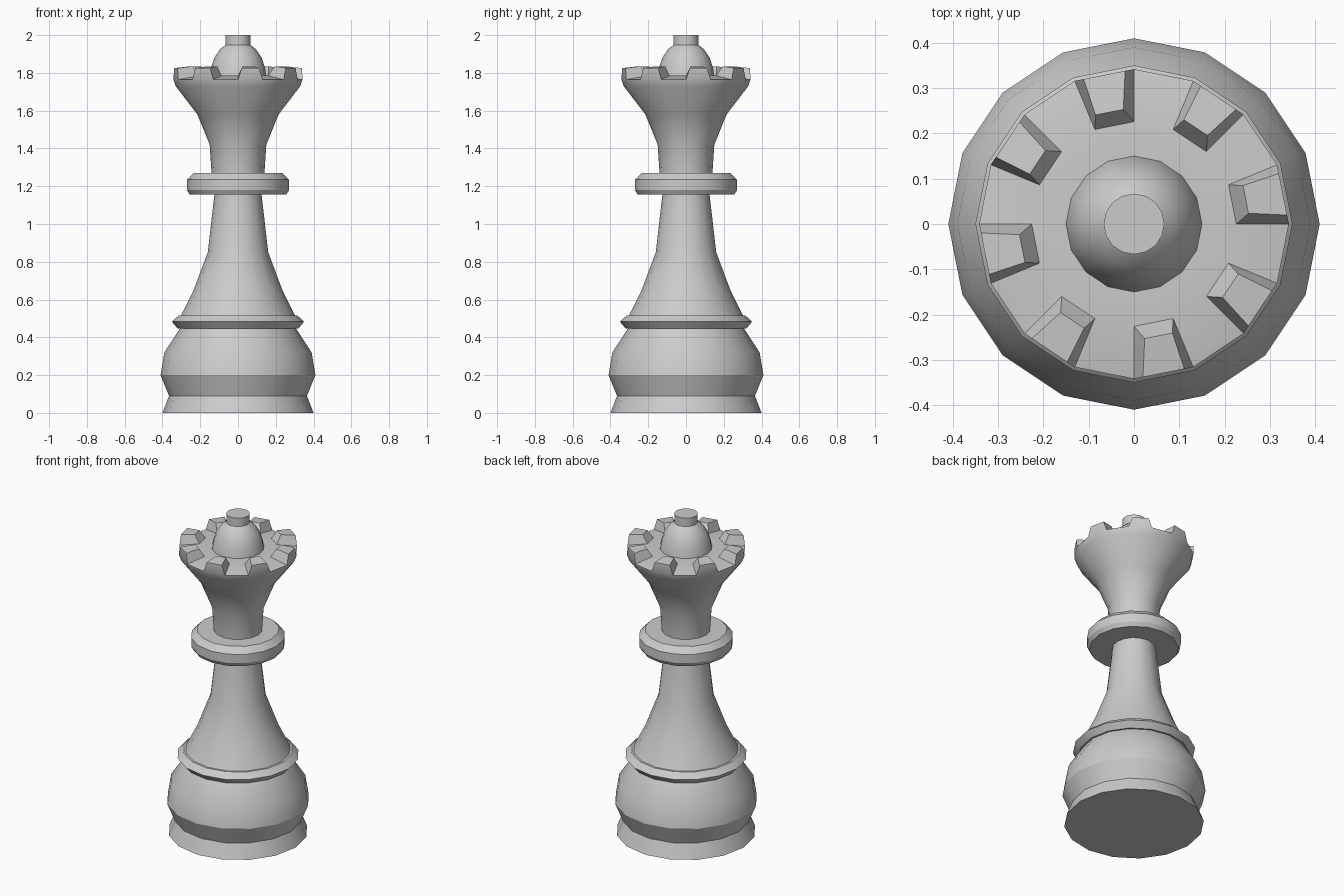
import bpy, bmesh
from math import cos, sin, pi, radians
from mathutils import Vector

if "Cube" in bpy.data.objects:
    bpy.data.objects.remove(bpy.data.objects["Cube"])

SIDES = 16


def finish(name, bm):
    bmesh.ops.recalc_face_normals(bm, faces=bm.faces)
    mesh = bpy.data.meshes.new(name)
    bm.to_mesh(mesh)
    bm.free()
    obj = bpy.data.objects.new(name, mesh)
    bpy.context.collection.objects.link(obj)
    bpy.ops.object.select_all(action='DESELECT')
    obj.select_set(True)
    bpy.context.view_layer.objects.active = obj
    bpy.ops.object.shade_smooth_by_angle(angle=radians(30))
    return obj


def lathe(profile, cap_bottom=False, cap_top=False):
    """Revolve (radius, height) points into a 16-sided shell."""
    bm = bmesh.new()
    rings = [[bm.verts.new((r * cos(2 * pi * k / SIDES), r * sin(2 * pi * k / SIDES), z))
              for k in range(SIDES)] for r, z in profile]
    for a, b in zip(rings, rings[1:]):
        for k in range(SIDES):
            n = (k + 1) % SIDES
            bm.faces.new((a[k], a[n], b[n], b[k]))
    if cap_bottom:
        bm.faces.new(rings[0][::-1])
    if cap_top:
        bm.faces.new(rings[-1])
    return bm, rings


# Foot and rounded base
bm, _ = lathe([(0.40, 0), (0.365, 0.09), (0.41, 0.20), (0.39, 0.32), (0.305, 0.45)], cap_bottom=True)
finish("base", bm)

# Thin ring above the base
bm, _ = lathe([(0.305, 0.45), (0.32, 0.447), (0.35, 0.483), (0.315, 0.515), (0.302, 0.515)])
finish("lower_ring", bm)

# Tapering stem
bm, _ = lathe([(0.302, 0.515), (0.235, 0.65), (0.16, 0.85), (0.125, 1.155)])
finish("stem", bm)

# Collar
bm, _ = lathe([(0.125, 1.155), (0.255, 1.155), (0.27, 1.18), (0.27, 1.235), (0.235, 1.27), (0.14, 1.27)])
finish("collar", bm)

# Flared neck and crown, with a tapered tooth raised on every second side
bm, rings = lathe([(0.14, 1.27), (0.15, 1.42), (0.215, 1.58), (0.33, 1.73),
                   (0.342, 1.765), (0.226, 1.785), (0.15, 1.785)])
bm.faces.ensure_lookup_table()
outer, inner = rings[4], rings[5]
for k in range(0, SIDES, 2):
    o1, o2, i2, i1 = outer[k], outer[k + 1], inner[k + 1], inner[k]
    old = next(f for f in o1.link_faces if all(v in f.verts for v in (o2, i1, i2)))
    bm.faces.remove(old)
    tops = []
    for a, b, t, push, z in ((o1, o2, 0.15, 1.0, 1.825), (o2, o1, 0.15, 1.0, 1.825),
                             (i2, i1, 0.14, 1.14, 1.835), (i1, i2, 0.24, 1.14, 1.835)):
        p = a.co.lerp(b.co, t) * push
        tops.append(bm.verts.new(Vector((p.x, p.y, z))))
    low = (o1, o2, i2, i1)
    for j in range(4):
        n = (j + 1) % 4
        bm.faces.new((low[j], low[n], tops[n], tops[j]))
    bm.faces.new(tops)
finish("crown", bm)

# Dome on the crown
bm, _ = lathe([(0.15, 1.785), (0.142, 1.83), (0.125, 1.88), (0.095, 1.925), (0.066, 1.948)])
finish("dome", bm)

# Knob on top
bm, _ = lathe([(0.067, 1.945), (0.067, 2.0)], cap_top=True)
finish("knob", bm)
